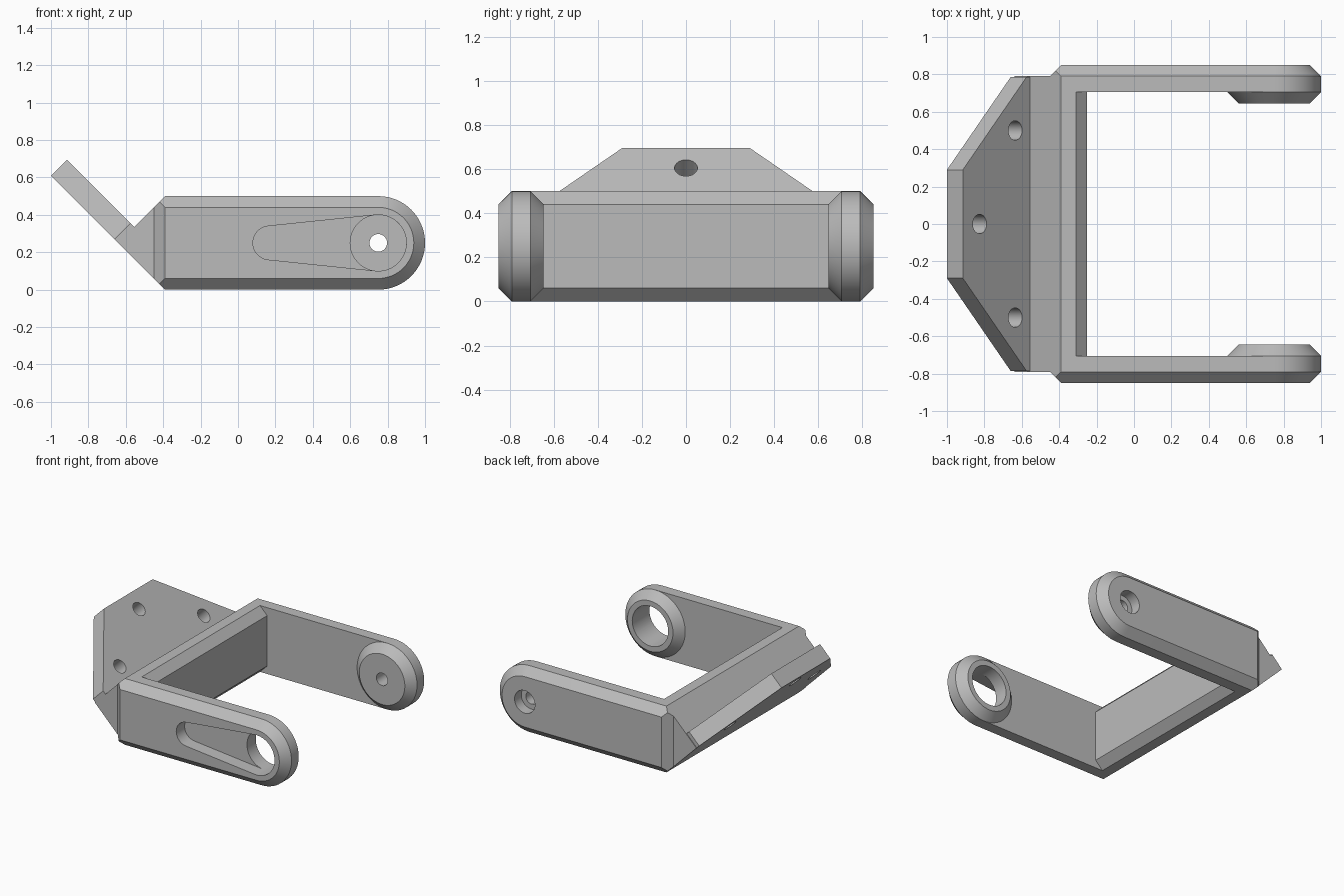
import bpy, bmesh, math
from mathutils import Vector

if "Cube" in bpy.data.objects:
    bpy.data.objects.remove(bpy.data.objects["Cube"])

grey = bpy.data.materials.new("plain grey")
grey.diffuse_color = (0.5, 0.5, 0.5, 1)
grey.use_nodes = True
grey.node_tree.nodes["Principled BSDF"].inputs["Base Color"].default_value = grey.diffuse_color


def loft(name, loops):
    """Closed solid skinned through matching loops of points."""
    bm = bmesh.new()
    rings = [[bm.verts.new(p) for p in loop] for loop in loops]
    n = len(rings[0])
    for a, b in zip(rings, rings[1:]):
        for i in range(n):
            j = (i + 1) % n
            bm.faces.new((a[i], a[j], b[j], b[i]))
    bm.faces.new(rings[0])
    bm.faces.new(rings[-1])
    bmesh.ops.recalc_face_normals(bm, faces=bm.faces)
    me = bpy.data.meshes.new(name)
    bm.to_mesh(me)
    bm.free()
    me.materials.append(grey)
    ob = bpy.data.objects.new(name, me)
    bpy.context.collection.objects.link(ob)
    return ob


def at_y(profile, y):
    return [(x, y, z) for x, z in profile]


def arc(cx, cz, r, a0, a1, n):
    return [(cx + r * math.cos(math.radians(a0 + (a1 - a0) * i / n)),
             cz + r * math.sin(math.radians(a0 + (a1 - a0) * i / n))) for i in range(n + 1)]


def circle(r):
    return arc(PX, PZ, r, -90, 270, 64)[:-1]


def boolean(ob, other, op):
    """Apply a boolean and discard the second solid."""
    m = ob.modifiers.new(op, 'BOOLEAN')
    m.operation, m.object, m.solver = op, other, 'EXACT'
    dg = bpy.context.evaluated_depsgraph_get()
    me = bpy.data.meshes.new_from_object(ob.evaluated_get(dg))
    ob.modifiers.clear()
    ob.data = me
    bpy.data.objects.remove(other)


PX, PZ, R, C = 0.75, 0.25, 0.25, 0.06     # pivot, end radius, chamfer
Y_IN, Y_MID, Y_OUT, Y_BOSS = 0.705, 0.79, 0.85, 0.645


def arm_profile(inset):
    r = R - inset
    x = -0.45 + inset
    return [(x, PZ - r)] + arc(PX, PZ, r, -90, 90, 32) + [(x, PZ + r)]


def arm(name, s):
    # chamfered bar with a rounded end
    ob = loft(name, [at_y(arm_profile(0), s * Y_IN), at_y(arm_profile(0), s * Y_MID),
                     at_y(arm_profile(C), s * Y_OUT)])
    # mitre the rear corners at 45 degrees
    bm = bmesh.new()
    bm.from_mesh(ob.data)
    for z, nz in ((0.5, 1), (0.0, -1)):
        res = bmesh.ops.bisect_plane(bm, geom=bm.verts[:] + bm.edges[:] + bm.faces[:], dist=1e-5,
                                     plane_co=(-0.39, 0, z), plane_no=(-1, 0, nz), clear_outer=True)
        cut = [e for e in res['geom_cut'] if isinstance(e, bmesh.types.BMEdge)]
        bmesh.ops.holes_fill(bm, edges=cut)
    bmesh.ops.recalc_face_normals(bm, faces=bm.faces)
    bm.to_mesh(ob.data)
    bm.free()
    # conical boss on the inner side
    boolean(ob, loft("boss", [at_y(circle(R), s * Y_IN), at_y(circle(R - C), s * Y_BOSS)]), 'UNION')
    return ob


def bore(ob, profile, y0, y1):
    boolean(ob, loft("cutter", [at_y(profile, y0), at_y(profile, y1)]), 'DIFFERENCE')


# front arm: large bore and tapered recess
front = arm("front_arm", -1)
t = math.degrees(math.acos(-0.06 / 0.58))
slot = arc(PX, PZ, 0.15, -t, t, 40) + arc(0.17, PZ, 0.09, t, 360 - t, 24)
bore(front, slot, -0.95, -0.75)
bore(front, circle(0.15), -0.95, -0.5)

# back arm: small bolt hole with counterbore
back = arm("back_arm", 1)
bore(back, circle(0.085), 0.77, 0.95)
bore(back, circle(0.047), 0.5, 0.95)

# crossbar with wedge-shaped rear
bar_profile = [(-0.25, 0.06), (-0.31, 0), (-0.39, 0), (-0.64, 0.25), (-0.555, 0.335),
               (-0.39, 0.5), (-0.31, 0.5), (-0.25, 0.44)]
yoke = loft("yoke", [at_y(bar_profile, -Y_MID), at_y(bar_profile, Y_MID)])

# angled mounting plate with tapered top and three holes
outline = [(-0.555, 0.785), (-0.575, 0.785), (-0.915, 0.29),
           (-0.915, -0.29), (-0.575, -0.785), (-0.555, -0.785)]
D = 0.085
plate = loft("mounting_plate", [[(x, y, -x - 0.22) for x, y in outline],
                                [(x - D, y, -x - 0.22 - D) for x, y in outline]])
axis = Vector((1, 0, 1)).normalized()
up = Vector((-1, 0, 1)).normalized()
for hx, hy in ((-0.825, 0), (-0.635, 0.5), (-0.635, -0.5)):
    c = Vector((hx, hy, -hx - 0.22))
    ring = [c + 0.052 * (math.cos(a) * up + math.sin(a) * Vector((0, 1, 0)))
            for a in (math.tau * i / 32 for i in range(32))]
    boolean(plate, loft("cutter", [[p + axis * 0.03 for p in ring], [p - axis * 0.2 for p in ring]]),
            'DIFFERENCE')

# merge the arms and crossbar into one casting
for part in (front, back):
    boolean(yoke, part, 'UNION')

for ob in (yoke, plate):
    bpy.ops.object.select_all(action='DESELECT')
    ob.select_set(True)
    bpy.context.view_layer.objects.active = ob
    bpy.ops.object.shade_smooth_by_angle(angle=math.radians(30))
